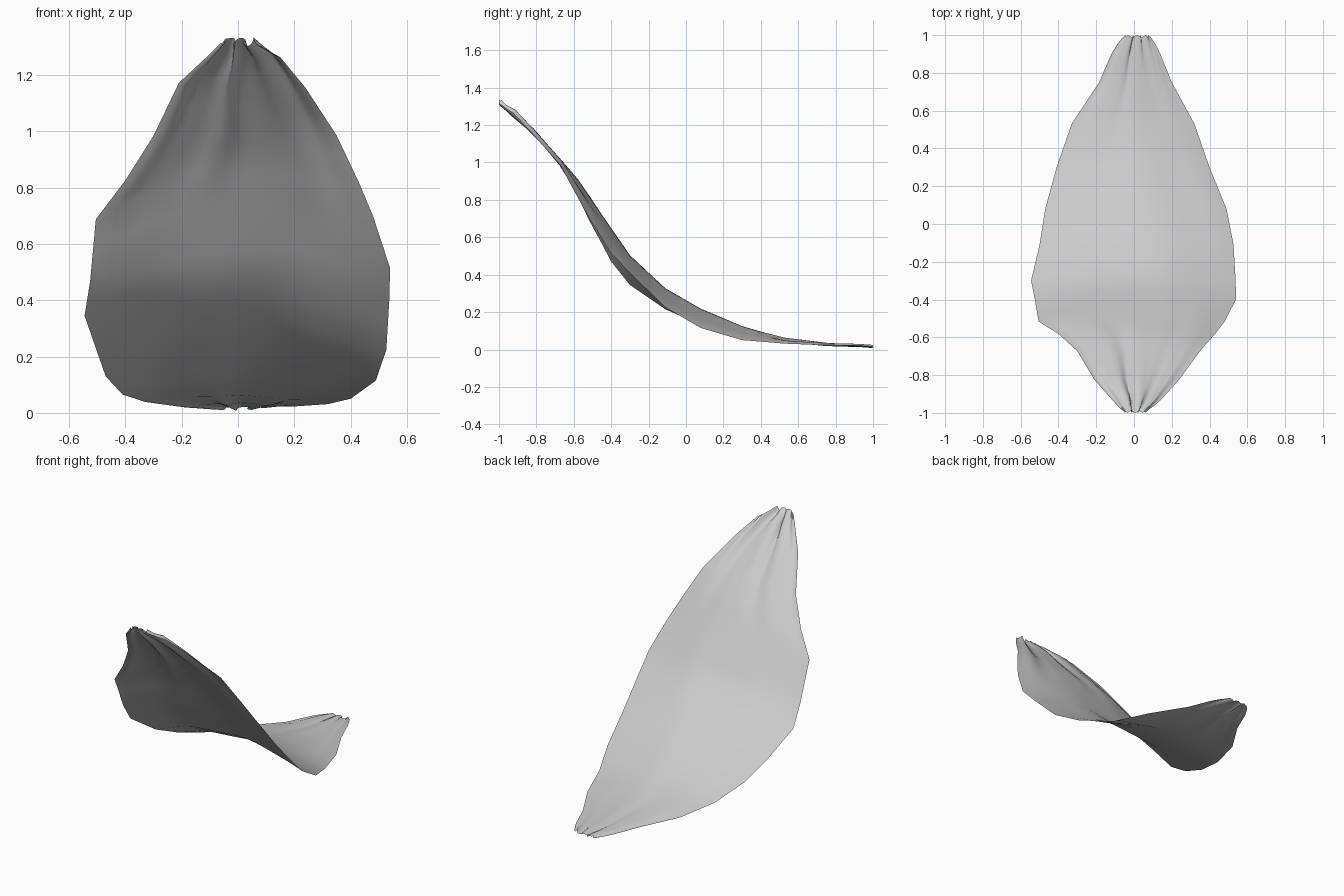
import bpy, bmesh, math

# Cross-sections along the petal: y, left x, right x, left z, middle z, right z
ROWS = [
    (-1.00, -0.06, 0.07, 1.325, 1.32, 1.315),
    (-0.92, -0.12, 0.15, 1.265, 1.26, 1.27),
    (-0.82, -0.21, 0.24, 1.18, 1.17, 1.16),
    (-0.67, -0.30, 0.35, 0.99, 1.01, 0.99),
    (-0.58, -0.40, 0.43, 0.83, 0.91, 0.82),
    (-0.515, -0.505, 0.48, 0.69, 0.82, 0.70),
    (-0.40, -0.525, 0.54, 0.47, 0.65, 0.515),
    (-0.30, -0.545, 0.538, 0.345, 0.50, 0.41),
    (-0.11, -0.50, 0.527, 0.215, 0.325, 0.225),
    (0.08, -0.47, 0.49, 0.13, 0.215, 0.115),
    (0.30, -0.41, 0.40, 0.065, 0.12, 0.05),
    (0.53, -0.33, 0.32, 0.04, 0.06, 0.032),
    (0.75, -0.185, 0.20, 0.022, 0.032, 0.025),
    (0.90, -0.12, 0.14, 0.02, 0.022, 0.025),
    (1.00, -0.06, 0.09, 0.018, 0.016, 0.02),
]
COLS, STEPS = 28, 2


def lerp_row(a, b, t):
    return [p + (q - p) * t for p, q in zip(a, b)]


# Refine the rows along the length
rows = []
for a, b in zip(ROWS, ROWS[1:]):
    rows += [lerp_row(a, b, i / STEPS) for i in range(STEPS)]
rows.append(list(ROWS[-1]))

bm = bmesh.new()
grid = []
for y, xl, xr, zl, zc, zr in rows:
    # Pleats gather towards the two tips and fade out in the middle
    gather = max(0.0, (abs(y) - 0.45) / 0.55)
    amp = gather ** 0.7 * (0.018 if y < 0 else 0.008)
    line = []
    for j in range(COLS + 1):
        u = 2 * j / COLS - 1
        edge = zl + (zr - zl) * (u + 1) / 2
        z = edge + (zc - (zl + zr) / 2) * (1 - u * u)
        fold = math.sin(9.5 * u + 0.6) * 0.7 + math.sin(17 * u + 2) * 0.3
        lean = 0.6 if y < 0 else 0.0
        ripple = 0.006 * math.sin(7 * u + 3 * y) * (1 - u * u) * (1 - gather)
        if y > 0.4:
            ripple *= 0.3
        x = xl + (xr - xl) * (u + 1) / 2
        x += gather * 0.012 * math.sin(12 * u) * (1 - u * u)
        # ragged tip edge
        jag = 0.012 * math.sin(11 * u) ** 2 if abs(y) > 0.99 else 0
        line.append(bm.verts.new((x, y + amp * fold * lean * (abs(y) < 0.95) - math.copysign(jag, y),
                                  max(0.0, z + amp * fold + ripple))))
    grid.append(line)

for r0, r1 in zip(grid, grid[1:]):
    for j in range(COLS):
        bm.faces.new((r0[j], r0[j + 1], r1[j + 1], r1[j]))

# Petal sheet
mesh = bpy.data.meshes.new("petal")
bm.to_mesh(mesh)
bm.free()
petal = bpy.data.objects.new("petal", mesh)
bpy.context.collection.objects.link(petal)
for p in mesh.polygons:
    p.use_smooth = True
